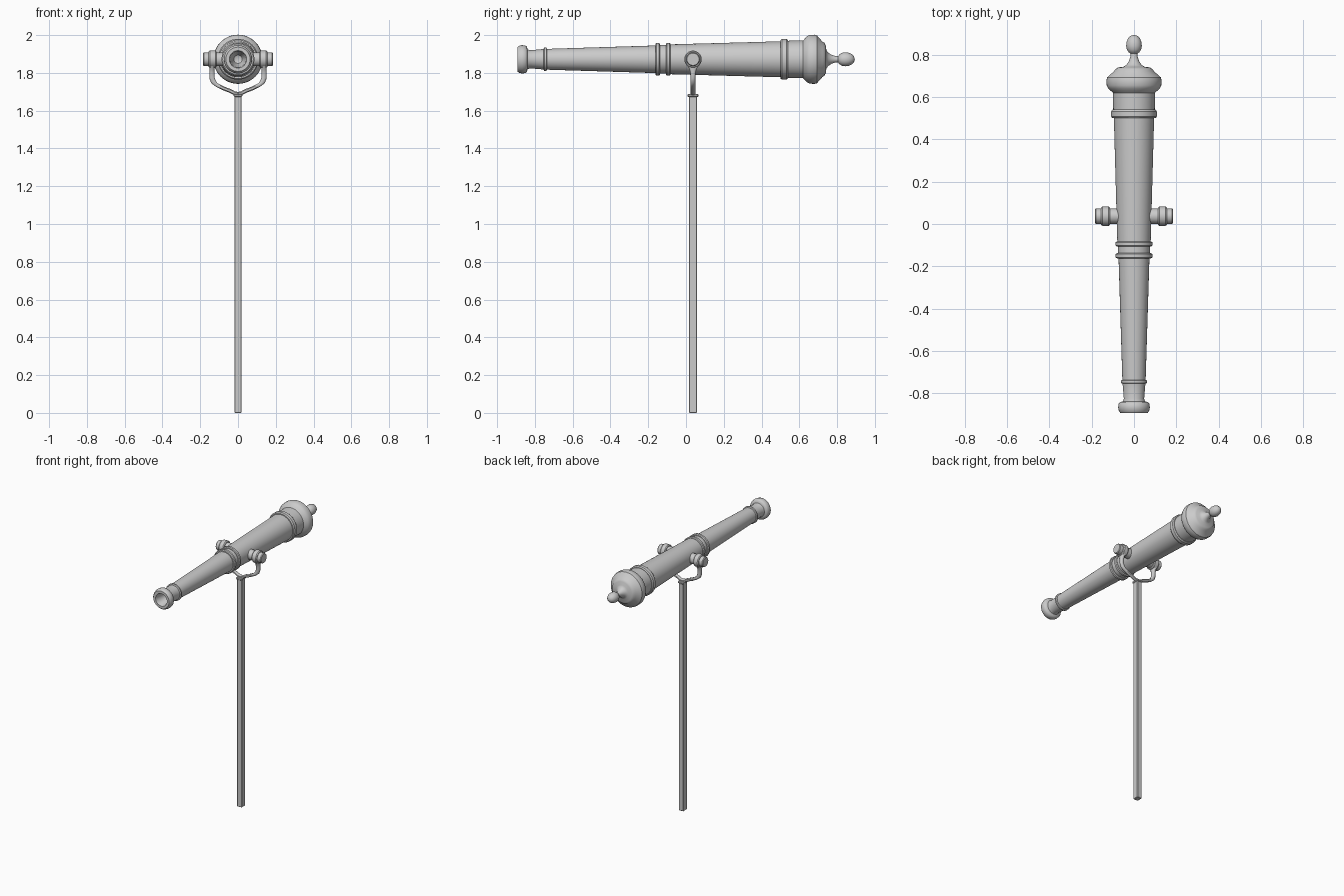
import bpy, bmesh, math
from mathutils import Vector

if "Cube" in bpy.data.objects:
    bpy.data.objects.remove(bpy.data.objects["Cube"])

AXIS_Z = 1.872      # height of the barrel axis
PIVOT_Y = 0.037     # trunnion / post position


def finish(name, bm, angle=35):
    bmesh.ops.remove_doubles(bm, verts=bm.verts, dist=1e-5)
    bmesh.ops.recalc_face_normals(bm, faces=bm.faces)
    me = bpy.data.meshes.new(name)
    bm.to_mesh(me)
    bm.free()
    ob = bpy.data.objects.new(name, me)
    bpy.context.collection.objects.link(ob)
    bpy.ops.object.select_all(action='DESELECT')
    ob.select_set(True)
    bpy.context.view_layer.objects.active = ob
    bpy.ops.object.shade_smooth_by_angle(angle=math.radians(angle))
    return ob


def lathe(name, profile, place, sides=40):
    """Spin (distance, radius) pairs; place(distance, u, v) gives the position."""
    bm = bmesh.new()
    rings = []
    for d, r in profile:
        rings.append([bm.verts.new(place(d, r * math.cos(2 * math.pi * i / sides),
                                         r * math.sin(2 * math.pi * i / sides)))
                      for i in range(sides)] if r > 0 else [bm.verts.new(place(d, 0, 0))])
    for a, b in zip(rings, rings[1:]):
        for i in range(sides):
            j = (i + 1) % sides
            quad = [a[i % len(a)], a[j % len(a)], b[j % len(b)], b[i % len(b)]]
            bm.faces.new(list(dict.fromkeys(quad)))
    return finish(name, bm)


def along_y(d, u, v):
    return (u, d, AXIS_Z + v)


def band(y, w, r, base0, base1):
    """Rounded moulding ring on the barrel."""
    return [(y - w, base0), (y - w, r - .006), (y - w * .6, r),
            (y + w * .6, r), (y + w, r - .006), (y + w, base1)]


# Barrel with bore, mouldings and breech
barrel = [(-.78, 0), (-.79, .022), (-.82, .034), (-.885, .042), (-.893, .046),
          (-.893, .064), (-.885, .071), (-.868, .075), (-.850, .073),
          (-.842, .066), (-.838, .052), (-.825, .048)]
barrel += band(-.745, .009, .062, .054, .055)
barrel += band(-.150, .012, .087, .073, .076)
barrel += band(-.094, .012, .087, .076, .079)
barrel += band(.520, .020, .108, .095, .098)
barrel += [(.620, .100), (.628, .108), (.640, .122), (.655, .129), (.680, .130),
           (.693, .127), (.722, .094), (.732, .088), (.740, .074), (.743, .050),
           (.752, .036), (.770, .024), (.790, .017), (.805, .016)]
# Rounded knob at the rear
barrel += [(.812, .026), (.825, .034), (.842, .037), (.860, .035),
           (.877, .028), (.889, .016), (.894, 0)]
lathe("barrel", barrel, along_y, 48)

# Trunnions and the yoke eyes around them
for side, s in (("left", -1), ("right", 1)):
    def along_x(d, u, v, s=s):
        return (s * d, PIVOT_Y + u, AXIS_Z + v)
    lathe(side + "_trunnion", [(.04, 0), (.04, .036), (.180, .036), (.185, .032), (.185, 0)],
          along_x, 32)
    lathe(side + "_yoke_eye", [(.114, .034), (.114, .041), (.120, .046), (.149, .046),
                               (.155, .041), (.155, .034), (.114, .034)], along_x, 32)

# Forked yoke: flat bar swept along a U path, (x, z, half width in y)
half = [(.138, 1.838, .030), (.138, 1.820, .019), (.138, 1.800, .014), (.138, 1.775, .012),
        (.131, 1.754, .012), (.114, 1.737, .012), (.077, 1.718, .012),
        (.040, 1.704, .012), (.020, 1.693, .013), (0, 1.689, .014)]
path = half + [(-x, z, w) for x, z, w in half[-2::-1]]
bm = bmesh.new()
loops = []
for i, (x, z, w) in enumerate(path):
    a, b = path[max(i - 1, 0)], path[min(i + 1, len(path) - 1)]
    t = Vector((b[0] - a[0], 0, b[1] - a[1])).normalized()
    n = Vector((-t.z, 0, t.x))
    h, c = .014 if abs(x) > .12 else .010, .5
    section = [(1, -c), (1, c), (c, 1), (-c, 1), (-1, c), (-1, -c), (-c, -1), (c, -1)]
    loops.append([bm.verts.new(Vector((x, PIVOT_Y + w * p, z)) + n * h * q)
                  for p, q in section])
for a, b in zip(loops, loops[1:]):
    for i in range(8):
        j = (i + 1) % 8
        bm.faces.new((a[i], a[j], b[j], b[i]))
bm.faces.new(loops[0])
bm.faces.new(loops[-1])
finish("yoke", bm, 50)


def block(name, hx, hy, z0, z1, bevel):
    bm = bmesh.new()
    bmesh.ops.create_cube(bm, size=2)
    for v in bm.verts:
        v.co = (v.co.x * hx, PIVOT_Y + v.co.y * hy, z0 if v.co.z < 0 else z1)
    bmesh.ops.bevel(bm, geom=bm.edges[:], offset=bevel, segments=1, affect='EDGES')
    return finish(name, bm, 30)


# Post and its cap plate
block("post", .019, .022, 0, 1.677, .003)
block("post_cap", .023, .029, 1.673, 1.689, .004)
